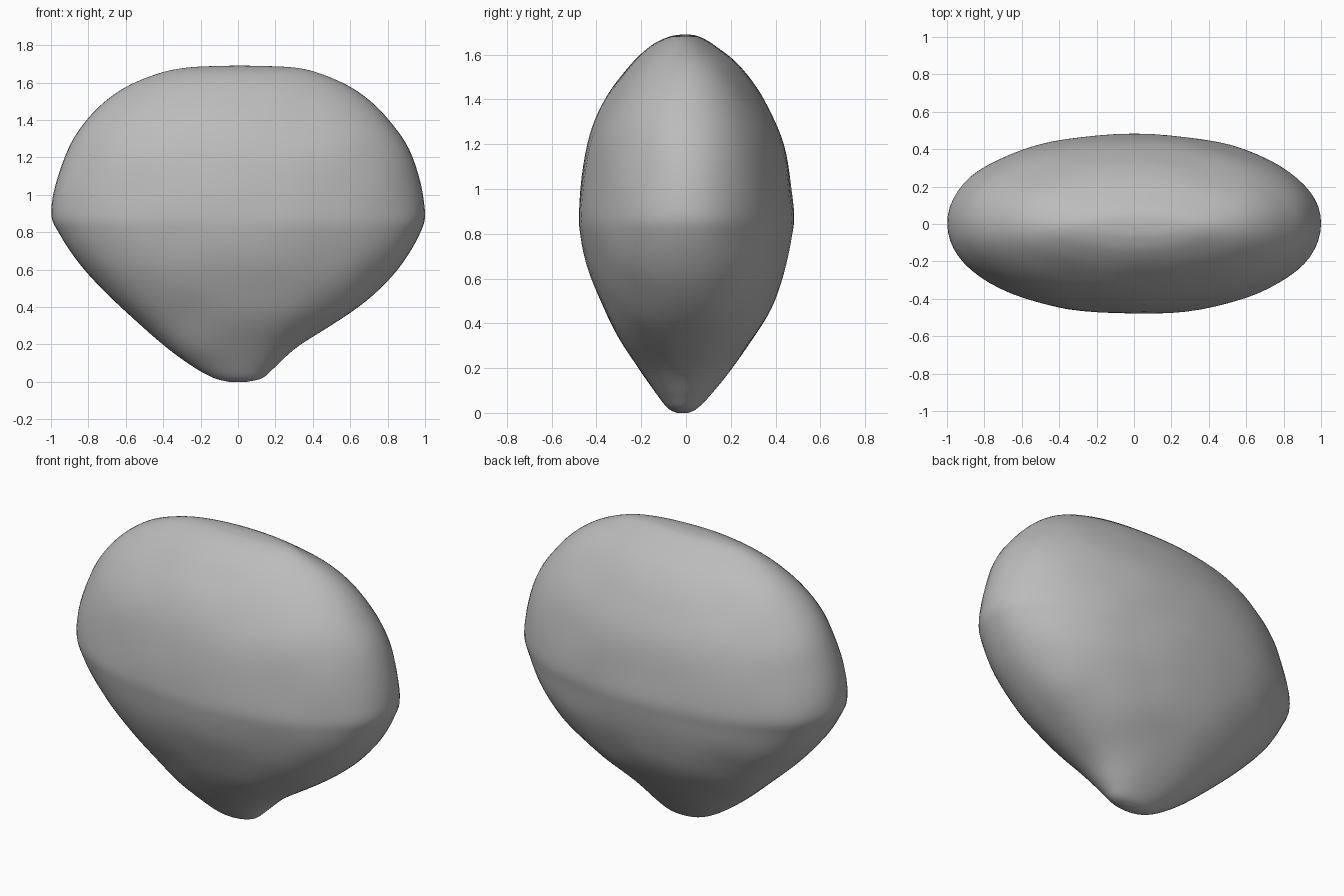
import bpy, bmesh, math
from mathutils import Vector, noise

old = bpy.data.objects.get("Cube")
if old:
    bpy.data.objects.remove(old, do_unlink=True)

SEGMENTS, STEPS = 72, 6

# Height, left edge, right edge, front edge, back edge, squareness
PROFILE = [Vector(p) for p in (
    (0.0, -0.05, 0.05, -0.04, 0.01, 2.0),
    (0.02, -0.13, 0.13, -0.08, 0.05, 2.1),
    (0.08, -0.24, 0.20, -0.13, 0.11, 2.2),
    (0.2, -0.40, 0.34, -0.215, 0.205, 2.3),
    (0.4, -0.63, 0.65, -0.335, 0.345, 2.3),
    (0.6, -0.82, 0.85, -0.42, 0.43, 2.25),
    (0.78, -0.95, 0.965, -0.47, 0.47, 2.15),
    (0.92, -1.0, 1.0, -0.48, 0.48, 2.1),
    (1.2, -0.93, 0.935, -0.44, 0.435, 2.1),
    (1.4, -0.81, 0.81, -0.36, 0.345, 2.1),
    (1.55, -0.64, 0.64, -0.25, 0.24, 2.1),
    (1.64, -0.45, 0.46, -0.155, 0.13, 2.0),
    (1.68, -0.27, 0.30, -0.075, 0.06, 2.0),
    (1.69, -0.03, 0.05, -0.015, 0.01, 2.0),
)]


def spline(a, b, c, d, t):
    """Smooth curve from b to c."""
    return (b * 2 + (c - a) * t + (a * 2 - b * 5 + c * 4 - d) * t**2
            + (b * 3 - a - c * 3 + d) * t**3) / 2


def signed_power(v, p):
    return math.copysign(abs(v) ** p, v)


# Smooth the profile into many sections
sections = []
last = len(PROFILE) - 1
for i in range(last):
    around = [PROFILE[min(max(i + k, 0), last)] for k in (-1, 0, 1, 2)]
    sections += [spline(*around, s / STEPS) for s in range(STEPS)]
sections.append(PROFILE[-1])

# Loft the stone through its sections
bm = bmesh.new()
rings = []
for z, left, right, front, back, square in sections:
    ring = []
    for k in range(SEGMENTS):
        a = math.tau * k / SEGMENTS
        x = signed_power(math.cos(a), 2 / square)
        y = signed_power(math.sin(a), 2 / square)
        ring.append(bm.verts.new(((left + right) / 2 + x * (right - left) / 2,
                                  (front + back) / 2 + y * (back - front) / 2, z)))
    rings.append(ring)
for low, high in zip(rings, rings[1:]):
    for k in range(SEGMENTS):
        n = (k + 1) % SEGMENTS
        bm.faces.new((low[k], low[n], high[n], high[k]))
bm.faces.new(rings[0][::-1])
bm.faces.new(rings[-1])

# Gentle weathered unevenness
bm.normal_update()
for v in bm.verts:
    fade = min(1, v.co.z * 4, (1.69 - v.co.z) * 4)
    v.co += v.normal * fade * 0.007 * noise.noise(v.co * 4)

mesh = bpy.data.meshes.new("stone")
bm.to_mesh(mesh)
bm.free()
stone = bpy.data.objects.new("stone", mesh)
bpy.context.collection.objects.link(stone)

# Plain grey stone colour
grey = bpy.data.materials.new("stone_grey")
grey.use_nodes = True
colour = (0.5, 0.5, 0.5, 1)
grey.diffuse_color = colour
grey.node_tree.nodes["Principled BSDF"].inputs["Base Color"].default_value = colour
mesh.materials.append(grey)

bpy.context.view_layer.objects.active = stone
stone.select_set(True)
bpy.ops.object.shade_smooth()
